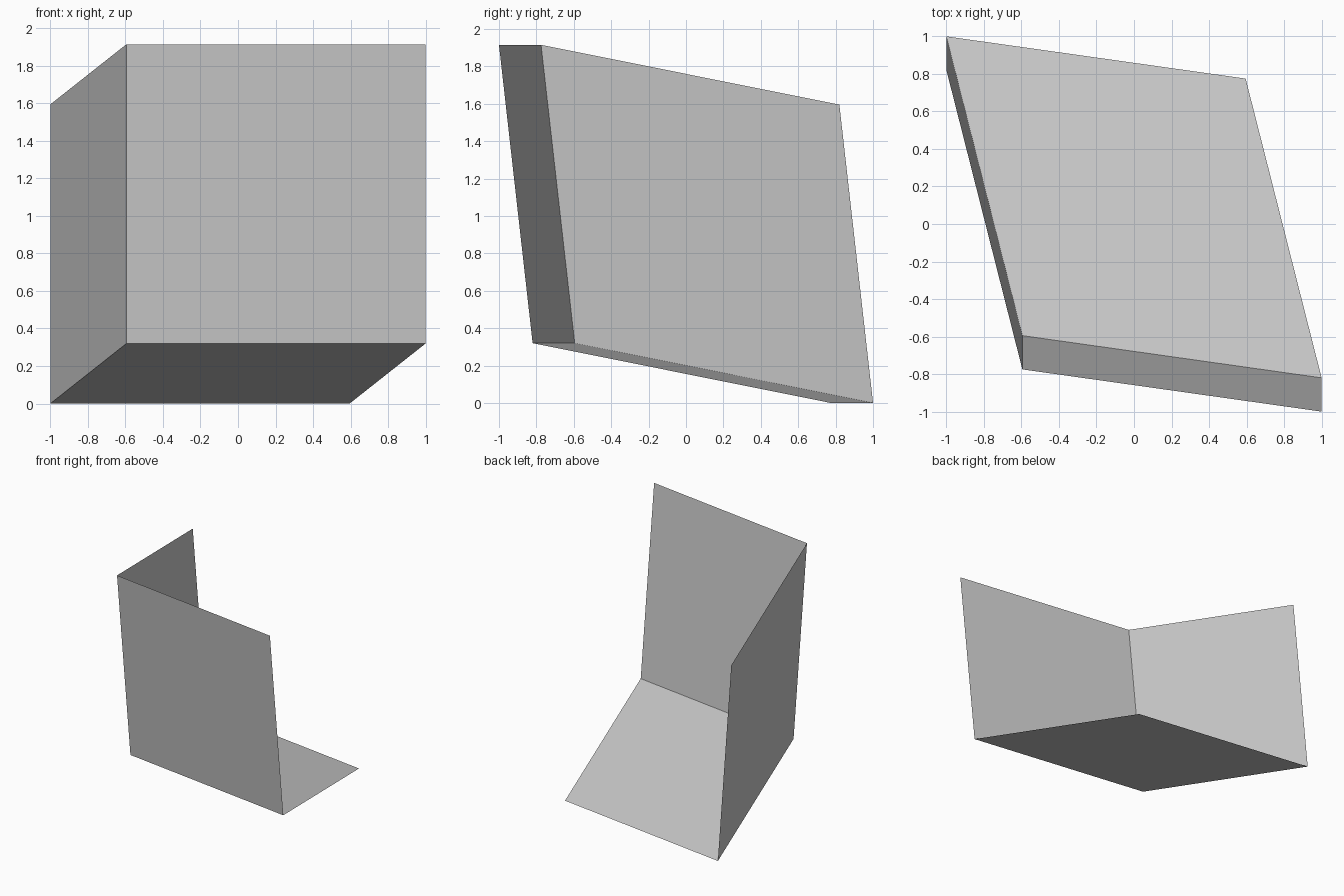
import bpy
from mathutils import Vector

if "Cube" in bpy.data.objects:
    bpy.data.objects.remove(bpy.data.objects["Cube"])

# Shared inner corner and the three edge directions of the skewed open box
corner = Vector((-0.595, -0.595, 0.32))
across = Vector((1.595, -0.225, 0))
depth = Vector((-0.405, 1.595, -0.32))
height = Vector((0, -0.18, 1.595))


def panel(name, u, v):
    """Flat parallelogram sheet spanned by u and v from the shared corner."""
    mesh = bpy.data.meshes.new(name)
    mesh.from_pydata([corner, corner + u, corner + u + v, corner + v],
                     [], [(0, 1, 2, 3)])
    obj = bpy.data.objects.new(name, mesh)
    bpy.context.collection.objects.link(obj)
    return obj


# Three sheets meeting at the corner
panel("front_panel", across, height)
panel("left_panel", height, depth)
panel("floor_panel", depth, across)
